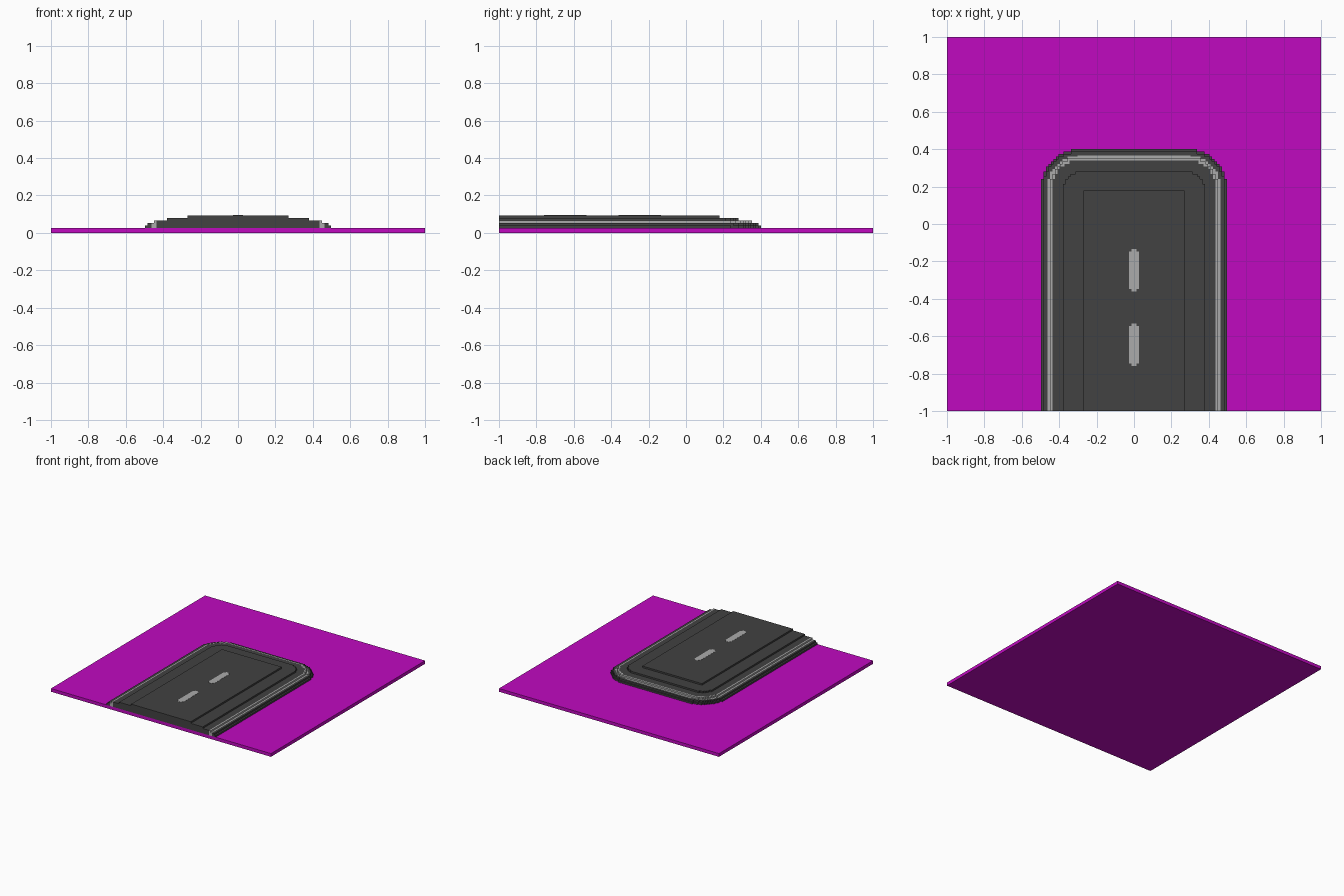
import bpy
import bmesh
import math

cube = bpy.data.objects.get("Cube")
if cube:
    bpy.data.objects.remove(cube, do_unlink=True)

V = 2 / 150            # size of one block
BASE = 2 * V           # thickness of the ground plate
CX, CY = 0.30, 0.20    # shared centre of the rounded corners


def material(name, rgb):
    m = bpy.data.materials.new(name)
    m.use_nodes = True
    m.diffuse_color = (*rgb, 1)
    m.node_tree.nodes["Principled BSDF"].inputs["Base Color"].default_value = (*rgb, 1)
    return m


MAGENTA = material("magenta", (0.53, 0.003, 0.53))
ASPHALT = material("asphalt grey", (0.054, 0.054, 0.054))
PAINT = material("light grey paint", (0.41, 0.41, 0.41))


def prism(name, points, z0, z1, mat):
    """Extrude a flat outline from z0 up to z1."""
    bm = bmesh.new()
    face = bm.faces.new([bm.verts.new((x, y, z0)) for x, y in points])
    ext = bmesh.ops.extrude_face_region(bm, geom=[face])
    for v in ext["geom"]:
        if isinstance(v, bmesh.types.BMVert):
            v.co.z = z1
    bmesh.ops.recalc_face_normals(bm, faces=bm.faces)
    bmesh.ops.triangulate(bm, faces=[f for f in bm.faces if len(f.verts) > 4])
    me = bpy.data.meshes.new(name)
    bm.to_mesh(me)
    bm.free()
    me.materials.append(mat)
    ob = bpy.data.objects.new(name, me)
    bpy.context.collection.objects.link(ob)
    return ob


def outline(half, back, rounded=True):
    """Open road outline from front right to front left, corners stepped in blocks."""
    right = [(half, -1.0)]
    if rounded:
        r, x = back - CY, half
        for i in range(round(r / V)):
            y = CY + i * V
            dx = math.sqrt(max(r * r - ((i + 0.75) * V) ** 2, 0))
            inset = math.ceil((half - CX - dx) / V - 0.25) * V
            new_x = half - max(inset, 0)
            if new_x < x - 1e-5:
                right += [(x, y), (new_x, y)]
                x = new_x
        right.append((x, back))
    else:
        right.append((half, back))
    return right + [(-x, y) for x, y in reversed(right)]


# Ground plate
prism("ground_plate", [(-1, -1), (1, -1), (1, 1), (-1, 1)], 0, BASE, MAGENTA)

# Road bands from the outside in: name, half width, back edge, top in blocks, colour
bands = [
    ("road_edge_low", 0.497, 0.400, 3, ASPHALT),
    ("road_edge_high", 0.483, 0.387, 4, ASPHALT),
    ("edge_line_outer", 0.463, 0.367, 4, PAINT),
    ("edge_line_inner", 0.450, 0.353, 5, PAINT),
    ("road_shoulder", 0.437, 0.340, 5, ASPHALT),
    ("road_lane_step", 0.380, 0.280, 6, ASPHALT),
    ("road_crown", 0.271, 0.180, 7, ASPHALT),
]
for i, (name, half, back, top, mat) in enumerate(bands):
    points = outline(half, back, name != "road_crown")
    if i + 1 < len(bands):
        inner_name, h, b = bands[i + 1][:3]
        points += reversed(outline(h, b, inner_name != "road_crown"))
    prism(name, points, BASE, top * V, mat)

# Centre dashes with notched corners
for name, y0, y1 in (("dash_back", -0.36, -0.133), ("dash_front", -0.76, -0.533)):
    w = 2 * V
    side = [(V, y0), (V, y0 + V), (w, y0 + V), (w, y1 - V), (V, y1 - V), (V, y1)]
    prism(name, side + [(-x, y) for x, y in reversed(side)], 7 * V, 7 * V + 0.001, PAINT)
